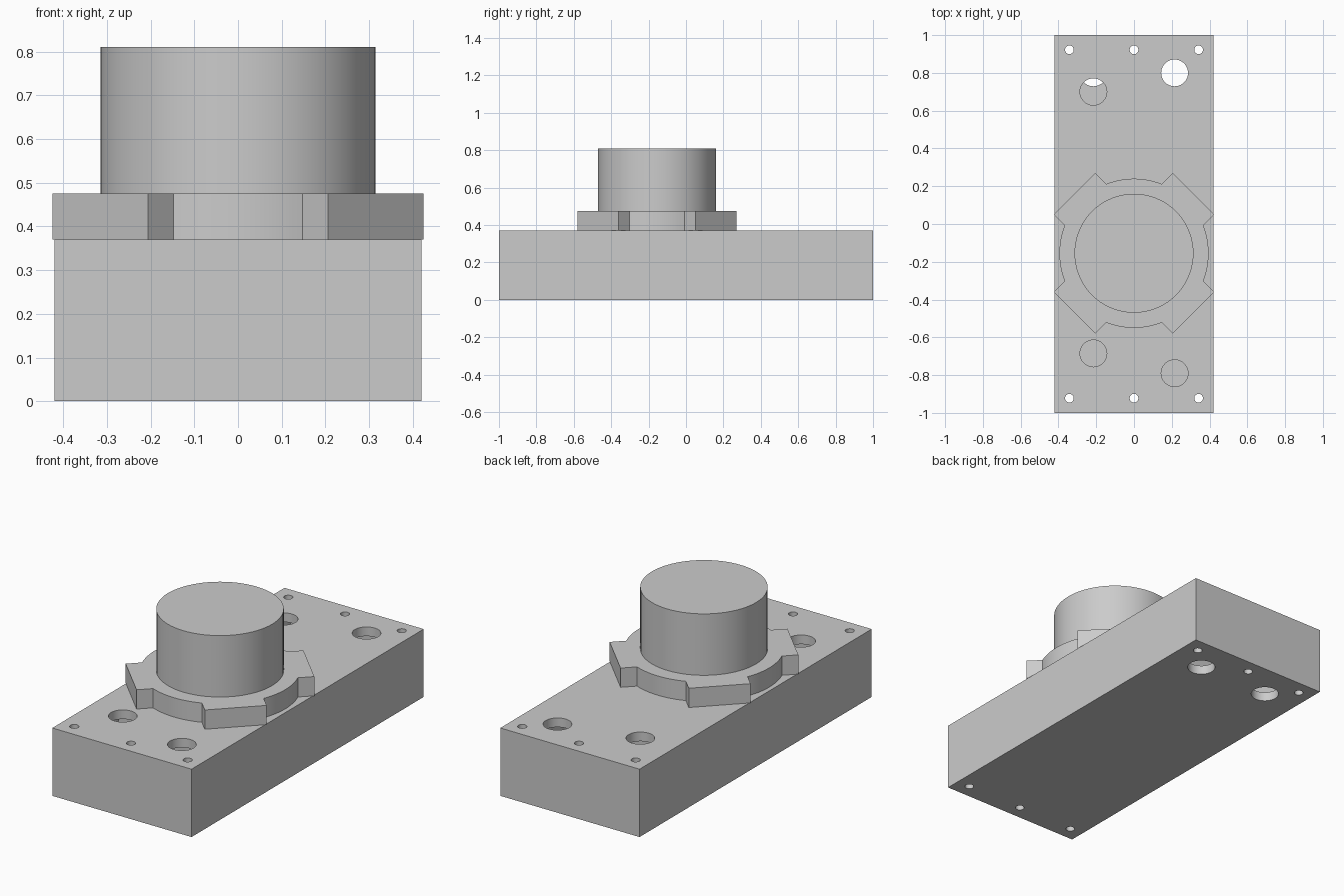
import bpy, bmesh, math

if "Cube" in bpy.data.objects:
    bpy.data.objects.remove(bpy.data.objects["Cube"])

steel = bpy.data.materials.new("light_grey")
steel.diffuse_color = (0.6, 0.6, 0.6, 1)
steel.use_nodes = True
steel.node_tree.nodes["Principled BSDF"].inputs["Base Color"].default_value = steel.diffuse_color

BLOCK_TOP, FLANGE_TOP, CAP_TOP = 0.37, 0.475, 0.81
CENTRE_Y = -0.155


def prism(name, points, z0, z1):
    """Extrude a flat outline from z0 to z1."""
    bm = bmesh.new()
    face = bm.faces.new([bm.verts.new((x, y, z0)) for x, y in points])
    out = bmesh.ops.extrude_face_region(bm, geom=[face])
    top = [v for v in out["geom"] if isinstance(v, bmesh.types.BMVert)]
    bmesh.ops.translate(bm, verts=top, vec=(0, 0, z1 - z0))
    bmesh.ops.recalc_face_normals(bm, faces=bm.faces)
    mesh = bpy.data.meshes.new(name)
    bm.to_mesh(mesh)
    bm.free()
    mesh.materials.append(steel)
    obj = bpy.data.objects.new(name, mesh)
    bpy.context.collection.objects.link(obj)
    return obj


def rect(x0, x1, y0, y1):
    return [(x0, y0), (x1, y0), (x1, y1), (x0, y1)]


def circle(x, y, r, n):
    return [(x + r * math.cos(2 * math.pi * i / n),
             y + r * math.sin(2 * math.pi * i / n)) for i in range(n)]


def activate(obj):
    bpy.ops.object.select_all(action='DESELECT')
    obj.select_set(True)
    bpy.context.view_layer.objects.active = obj


def cut(target, cutter):
    cutter.hide_render = True
    mod = target.modifiers.new("cut", 'BOOLEAN')
    mod.operation, mod.solver, mod.object = 'DIFFERENCE', 'EXACT', cutter
    activate(target)
    bpy.ops.object.modifier_apply(modifier=mod.name)
    bpy.data.objects.remove(cutter, do_unlink=True)


# Base block
block = prism("base_block", rect(-0.42, 0.42, -1, 1), 0, BLOCK_TOP)

# Inner chambers joining the ports
for y0, y1 in ((0.6, 0.88), (-0.88, -0.6)):
    cut(block, prism("chamber_cutter", rect(-0.3, 0.3, y0, y1), 0.05, 0.32))

# Ports in the top face
for x, y in ((-0.215, 0.70), (0.215, 0.80), (-0.215, -0.685), (0.215, -0.79)):
    cut(block, prism("top_port_cutter", circle(x, y, 0.071, 40), 0.2, 0.5))

# Ports in the underside
for x in (-0.215, 0.215):
    cut(block, prism("bottom_port_cutter", circle(x, 0.80, 0.071, 40), -0.1, 0.2))

# Bolt holes through both ends
for x in (-0.342, 0, 0.342):
    for y in (-0.922, 0.922):
        cut(block, prism("bolt_hole_cutter", circle(x, y, 0.023, 24), -0.1, 0.5))

# Flange: a disc with four square lugs on the diagonals
R, REACH, HALF = 0.395, 0.446, 0.155
lug = math.asin(HALF / R)
outline = []
for k in range(4):
    a = math.pi / 4 + k * math.pi / 2
    ca, sa = math.cos(a), math.sin(a)
    for side in (-HALF, HALF):
        outline.append((REACH * ca - side * sa, REACH * sa + side * ca + CENTRE_Y))
    start, end = a + lug, a + math.pi / 2 - lug
    for i in range(13):
        t = start + (end - start) * i / 12
        outline.append((R * math.cos(t), R * math.sin(t) + CENTRE_Y))
flange = prism("flange", outline, BLOCK_TOP, FLANGE_TOP)

# Round cap
cap = prism("round_cap", circle(0, CENTRE_Y, 0.315, 72), FLANGE_TOP, CAP_TOP)

for obj in (block, flange, cap):
    activate(obj)
    bpy.ops.object.shade_smooth_by_angle(angle=math.radians(25))
